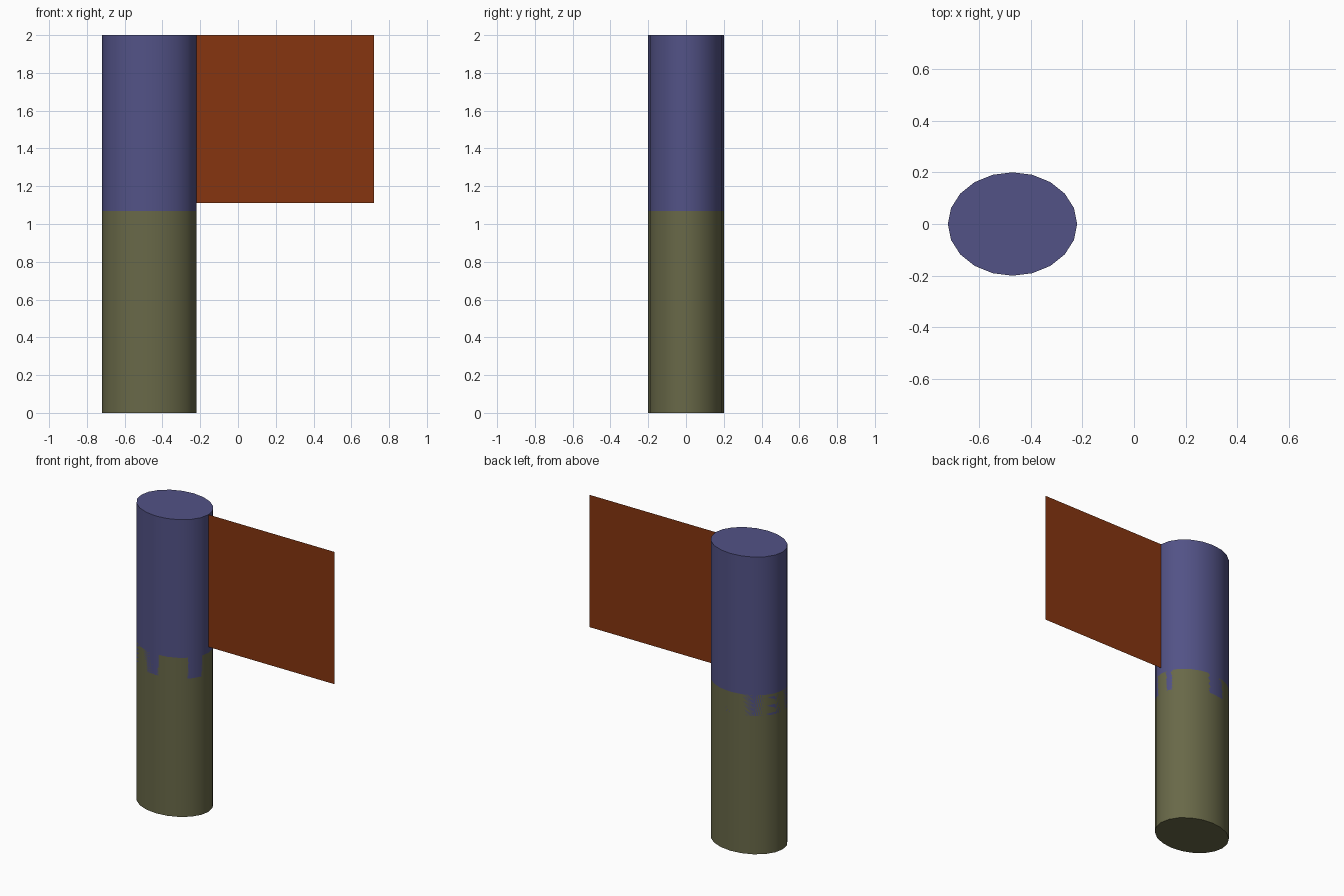
import bpy
import math

if "Cube" in bpy.data.objects:
    bpy.data.objects.remove(bpy.data.objects["Cube"])

POST_X = -0.47


def paint(obj, name, rgb):
    mat = bpy.data.materials.new(name)
    mat.diffuse_color = (*rgb, 1.0)
    mat.use_nodes = True
    mat.node_tree.nodes["Principled BSDF"].inputs["Base Color"].default_value = mat.diffuse_color
    obj.data.materials.append(mat)


def post_section(name, z0, z1, rgb):
    """Oval 20-sided post section between two heights."""
    bpy.ops.mesh.primitive_cylinder_add(
        vertices=20, radius=1, depth=z1 - z0, location=(POST_X, 0, (z0 + z1) / 2))
    obj = bpy.context.object
    obj.name = name
    obj.scale = (0.25, 0.2, 1)
    bpy.ops.object.transform_apply(location=False, rotation=False, scale=True)
    bpy.ops.object.shade_smooth_by_angle(angle=math.radians(40))
    paint(obj, name + "_colour", rgb)


# Two overlapping post sections
post_section("lower_post", 0.0, 1.07, (0.14, 0.14, 0.065))
post_section("upper_post", 0.93, 2.0, (0.085, 0.085, 0.24))

# Thin flag panel, rooted inside the post
x0, x1, z0, z1 = -0.42, 0.72, 1.11, 2.0
bpy.ops.mesh.primitive_plane_add(
    size=1, location=((x0 + x1) / 2, 0, (z0 + z1) / 2), rotation=(math.pi / 2, 0, 0))
flag = bpy.context.object
flag.name = "flag_panel"
flag.scale = (x1 - x0, z1 - z0, 1)
bpy.ops.object.transform_apply(location=False, rotation=True, scale=True)
paint(flag, "flag_colour", (0.24, 0.035, 0.005))
